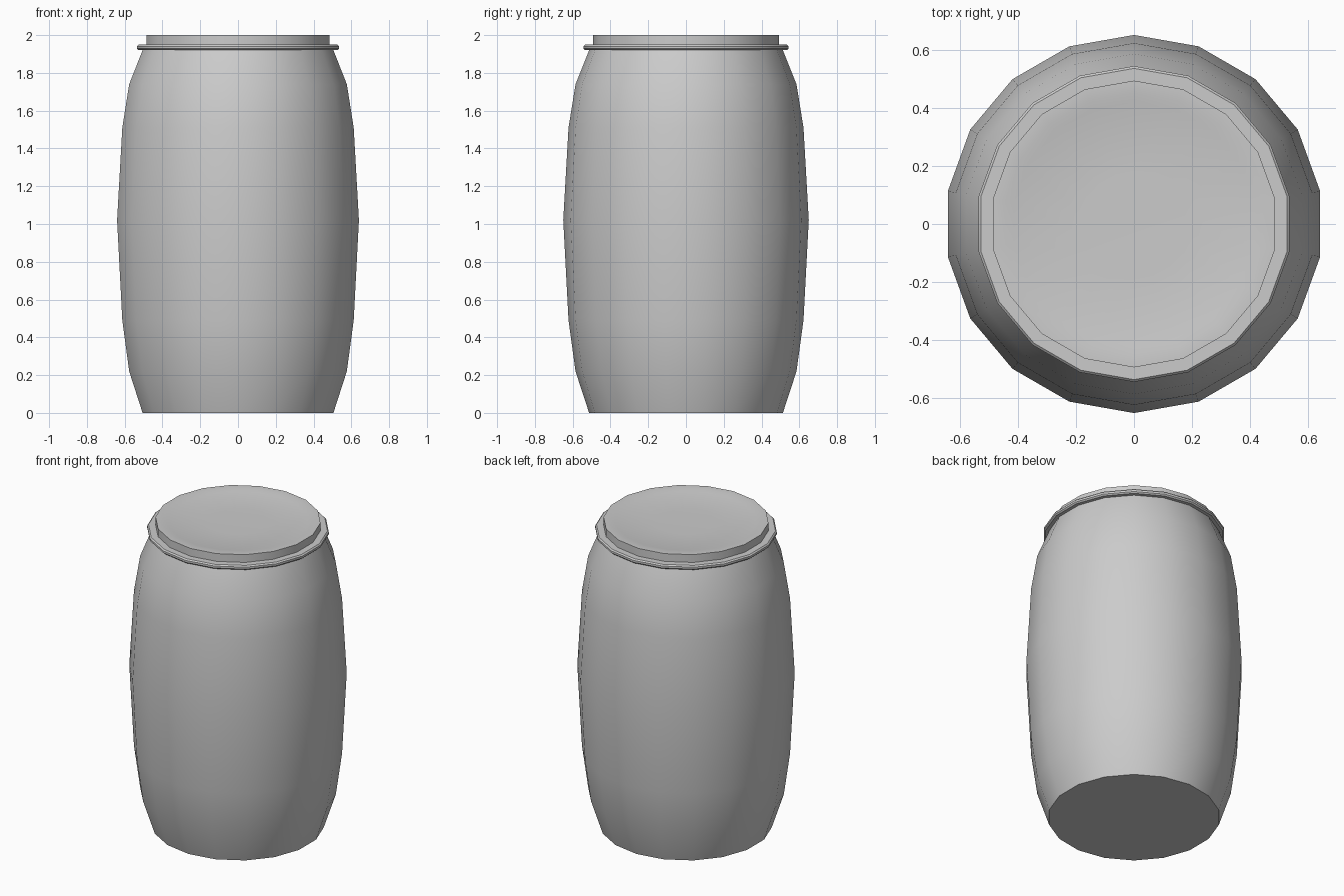
import bpy, bmesh, math

if "Cube" in bpy.data.objects:
    bpy.data.objects.remove(bpy.data.objects["Cube"])

SIDES = 18


def lathe(name, profile):
    """Revolve (radius, z) points; a zero radius closes the end in one point."""
    bm = bmesh.new()
    rings = []
    for r, z in profile:
        if r == 0:
            rings.append([bm.verts.new((0, 0, z))] * SIDES)
        else:
            ang = [math.pi / 2 + math.tau * i / SIDES for i in range(SIDES)]
            rings.append([bm.verts.new((r * math.cos(a), r * math.sin(a), z)) for a in ang])
    for lo, hi in zip(rings, rings[1:]):
        for i in range(SIDES):
            j = (i + 1) % SIDES
            quad = list(dict.fromkeys((lo[i], lo[j], hi[j], hi[i])))
            bm.faces.new(quad)
    bmesh.ops.recalc_face_normals(bm, faces=bm.faces)
    mesh = bpy.data.meshes.new(name)
    bm.to_mesh(mesh)
    bm.free()
    obj = bpy.data.objects.new(name, mesh)
    bpy.context.collection.objects.link(obj)
    bpy.ops.object.select_all(action='DESELECT')
    obj.select_set(True)
    bpy.context.view_layer.objects.active = obj
    bpy.ops.object.shade_smooth_by_angle(angle=math.radians(35))
    return obj


# Bulging barrel body with flat base
lathe("barrel_body", [(0, 0), (0.513, 0), (0.585, 0.22), (0.622, 0.49), (0.65, 1.02),
                      (0.622, 1.51), (0.585, 1.74), (0.513, 1.92)])

# Clamping band around the mouth
lathe("clamp_ring", [(0.513, 1.92), (0.535, 1.92), (0.543, 1.928), (0.543, 1.941),
                     (0.535, 1.949), (0.493, 1.949)])

# Raised lid with a shallow dished top
lathe("lid", [(0.493, 1.949), (0.493, 2.0), (0.45, 2.0), (0.42, 1.993),
              (0.18, 1.988), (0, 1.988)])
